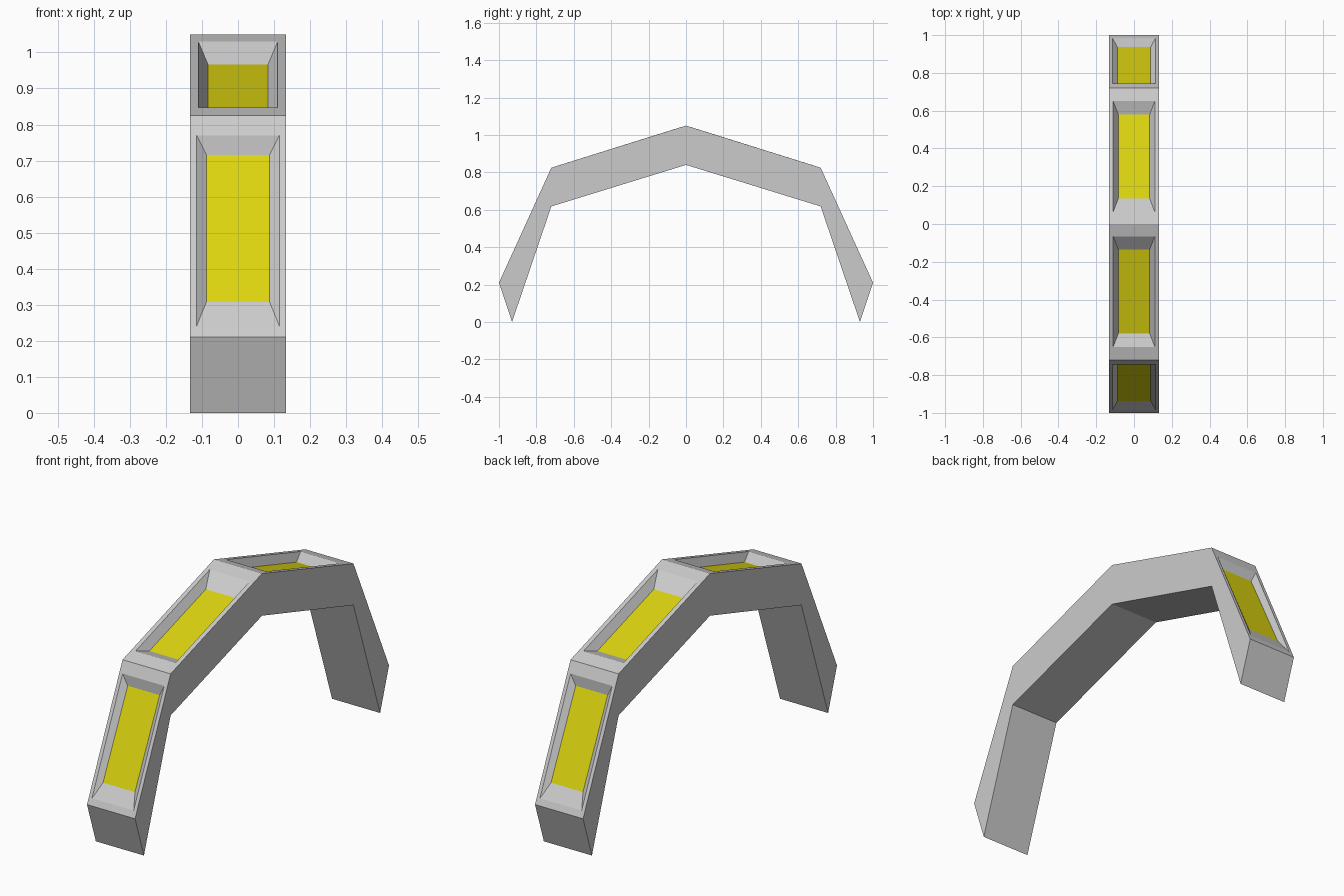
import bpy, bmesh

if "Cube" in bpy.data.objects:
    bpy.data.objects.remove(bpy.data.objects["Cube"])

W = 0.1325  # half width
# Half profile (y, z), from foot to apex
OUTER = [(-1.0, 0.21), (-0.72, 0.825), (0.0, 1.05)]
INNER = [(-0.93, 0.0), (-0.72, 0.618), (0.0, 0.84)]
# Recess per segment: rim half width, rim low/high, floor half width, floor low/high
RECESSES = [
    (0.115, (-0.986, 0.24), (-0.745, 0.77), 0.088, (-0.937, 0.307), (-0.743, 0.716)),
    (0.11, (-0.65, 0.847), (-0.065, 1.03), 0.083, (-0.58, 0.828), (-0.135, 0.966)),
]


def quad(half, low, high):
    return [(-half, *low), (half, *low), (half, *high), (-half, *high)]


def add_face(bm, pts):
    # Each face is made on the front half and mirrored to the back half
    bm.faces.new([bm.verts.new(p) for p in pts])
    bm.faces.new([bm.verts.new((x, -y, z)) for x, y, z in reversed(pts)])


def add_ring(bm, a, b):
    for i in range(4):
        j = (i + 1) % 4
        add_face(bm, [a[i], a[j], b[j], b[i]])


def finish(bm, name, weld=True):
    bmesh.ops.remove_doubles(bm, verts=bm.verts, dist=1e-5)
    if weld:
        bmesh.ops.recalc_face_normals(bm, faces=bm.faces)
    mesh = bpy.data.meshes.new(name)
    bm.to_mesh(mesh)
    bm.free()
    obj = bpy.data.objects.new(name, mesh)
    bpy.context.collection.objects.link(obj)
    return obj


body = bmesh.new()
panels = bmesh.new()
for i, (rw, r0, r1, fw, f0, f1) in enumerate(RECESSES):
    o0, o1, n0, n1 = OUTER[i], OUTER[i + 1], INNER[i], INNER[i + 1]
    rim, floor = quad(rw, r0, r1), quad(fw, f0, f1)
    # Outer frame and sloping recess walls
    add_ring(body, quad(W, o0, o1), rim)
    add_ring(body, rim, floor)
    # Coloured recess floor
    add_face(panels, floor)
    # Underside and flanks
    add_face(body, quad(W, n0, n1)[::-1])
    for x in (-W, W):
        pts = [(x, *o0), (x, *o1), (x, *n1), (x, *n0)]
        add_face(body, pts if x < 0 else pts[::-1])

# Foot ends
add_face(body, quad(W, INNER[0], OUTER[0]))

finish(body, "arch_body")
panel_obj = finish(panels, "recessed_panels", weld=False)
yellow = bpy.data.materials.new("yellow")
yellow.diffuse_color = (0.72, 0.66, 0.005, 1)
yellow.use_nodes = True
yellow.node_tree.nodes["Principled BSDF"].inputs["Base Color"].default_value = yellow.diffuse_color
panel_obj.data.materials.append(yellow)
